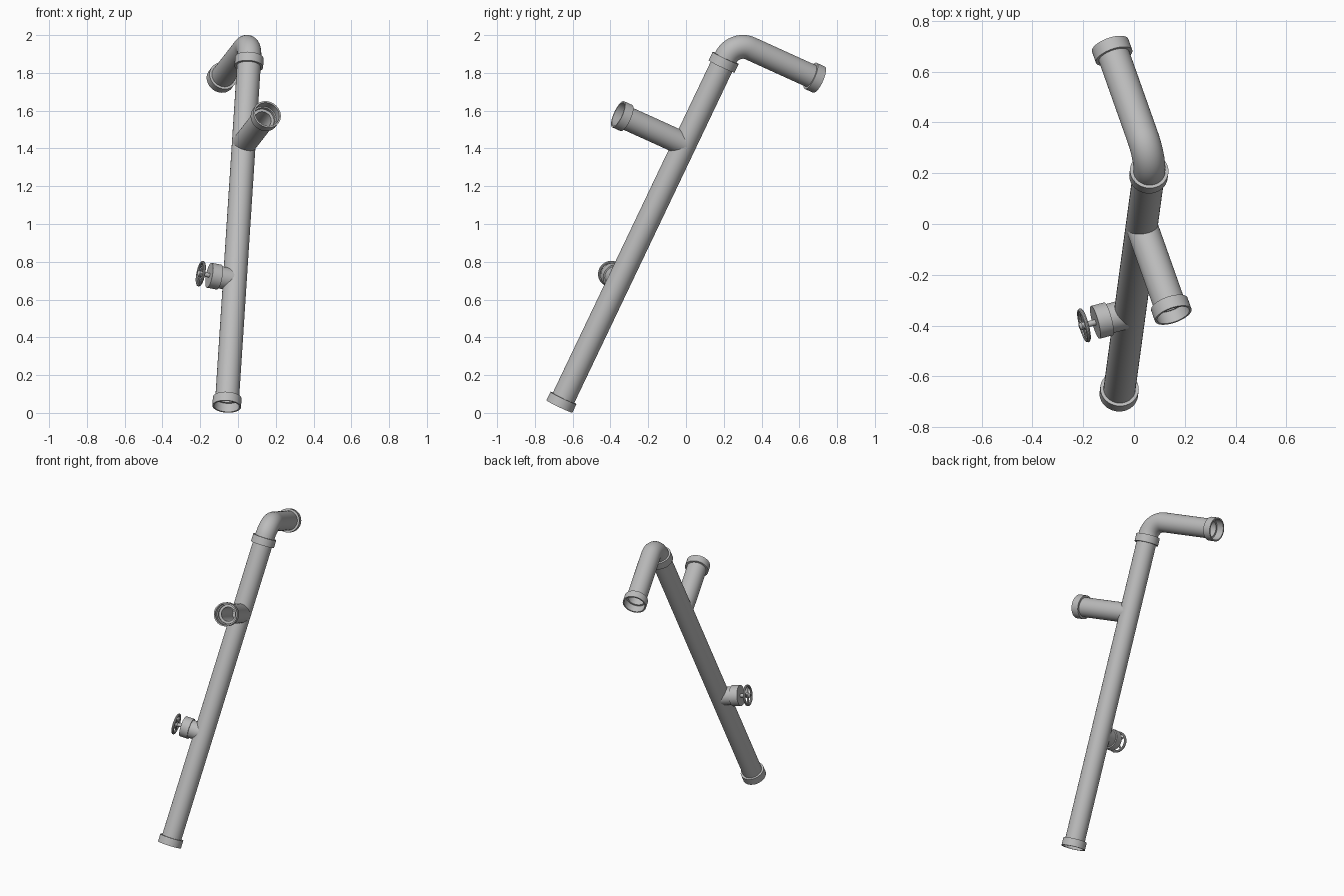
import bpy, bmesh, math
from mathutils import Vector, Matrix

old = bpy.data.objects.get("Cube")
if old:
    bpy.data.objects.remove(old, do_unlink=True)

grey = bpy.data.materials.new("pipe grey")
grey.use_nodes = True
COLOUR = (0.5, 0.5, 0.5, 1)
grey.diffuse_color = COLOUR
grey.node_tree.nodes["Principled BSDF"].inputs["Base Color"].default_value = COLOUR

# Three square axes: up the main pipe, along the top arm, out to the valve
BASE = Vector((-0.06, -0.67, 0.034))
TOP = Vector((0.06, 0.21, 1.879))
LENGTH = (TOP - BASE).length
UP = (TOP - BASE).normalized()
ARM = Vector((-0.306, 0.875, -0.376))
ARM = (ARM - UP * ARM.dot(UP)).normalized()
SIDE = UP.cross(ARM)

PIPE, BORE, COLLAR, LIP, WIDE = 0.063, 0.056, 0.076, 0.067, 0.05
BEND = 0.1


def finish(name, bm):
    bmesh.ops.recalc_face_normals(bm, faces=bm.faces)
    mesh = bpy.data.meshes.new(name)
    bm.to_mesh(mesh)
    bm.free()
    mesh.materials.append(grey)
    ob = bpy.data.objects.new(name, mesh)
    bpy.context.collection.objects.link(ob)
    bpy.ops.object.select_all(action="DESELECT")
    ob.select_set(True)
    bpy.context.view_layer.objects.active = ob
    bpy.ops.object.shade_smooth_by_angle(angle=math.radians(35))
    return ob


def skin(name, rings, ref, closed=False, sides=40):
    """Skin circles given as (centre, axis, radius)."""
    bm = bmesh.new()
    loops = []
    for centre, axis, radius in rings:
        other = axis.cross(ref)
        turn = [2 * math.pi * i / sides for i in range(sides)]
        loops.append([bm.verts.new(centre + radius * (ref * math.cos(t) + other * math.sin(t)))
                      for t in turn])
    pairs = list(zip(loops, loops[1:]))
    if closed:
        pairs.append((loops[-1], loops[0]))
    else:
        bm.faces.new(loops[0])
        bm.faces.new(loops[-1])
    for a, b in pairs:
        for i in range(sides):
            j = (i + 1) % sides
            bm.faces.new((a[i], a[j], b[j], b[i]))
    return finish(name, bm)


def straight(origin, axis, profile):
    return [(origin + axis * h, axis, r) for h, r in profile]


def elbow(radius):
    rings = []
    for i in range(13):
        t = math.pi / 2 * i / 12
        centre = TOP + BEND * (ARM * (1 - math.cos(t)) + UP * math.sin(t))
        rings.append((centre, UP * math.cos(t) + ARM * math.sin(t), radius))
    return rings


# Main pipe: outside with bottom and middle collars, elbow, arm, then back through the bore
corner = TOP + UP * BEND
REACH = 0.52
outer = straight(BASE, UP, [(0, LIP), (0, COLLAR), (WIDE, COLLAR), (WIDE, PIPE),
                            (LENGTH - WIDE, PIPE), (LENGTH - WIDE, COLLAR),
                            (LENGTH, COLLAR)])
outer += elbow(PIPE)
outer += straight(corner, ARM, [(REACH - WIDE, PIPE), (REACH - WIDE, COLLAR),
                                (REACH, COLLAR), (REACH, LIP)])
inner = straight(BASE, UP, [(WIDE, LIP), (WIDE, BORE)]) + elbow(BORE)
inner += straight(corner, ARM, [(REACH - WIDE, BORE), (REACH - WIDE, LIP)])
skin("main_pipe", outer + inner[::-1], SIDE, closed=True)

# Branch pipe leaving towards the front, hollow with a narrower throat
REACH = 0.405
branch_root = BASE + UP * 1.54
skin("branch_pipe", straight(branch_root, -ARM, [
    (0, PIPE), (REACH - WIDE, PIPE), (REACH - WIDE, COLLAR), (REACH, COLLAR),
    (REACH, LIP), (REACH - WIDE, LIP), (REACH - WIDE, 0.06),
    (REACH - 0.07, 0.06), (REACH - 0.07, 0.045), (0.05, 0.045)]), SIDE)

# Valve body with its cap
valve_root = BASE + UP * 0.742
skin("valve_body", straight(valve_root, SIDE, [
    (0, 0.059), (0.088, 0.059), (0.088, 0.067), (0.143, 0.067)]), UP)
skin("valve_stem", straight(valve_root, SIDE, [
    (0.13, 0.012), (0.18, 0.012), (0.18, 0.017), (0.2, 0.017), (0.21, 0.009)]), UP, sides=16)

# Hand wheel: round rim and four spokes
hub = valve_root + SIDE * 0.19
rim = []
for i in range(10):
    t = 2 * math.pi * i / 10
    rim.append((hub + SIDE * 0.008 * math.sin(t), SIDE, 0.061 + 0.008 * math.cos(t)))
skin("wheel_rim", rim, UP, closed=True, sides=32)
for i in range(4):
    out = Matrix.Rotation(math.pi / 2 * i + math.pi / 4, 3, SIDE) @ UP
    skin(f"wheel_spoke_{i + 1}", straight(hub, out, [(0.005, 0.007), (0.06, 0.006)]), SIDE, sides=10)
